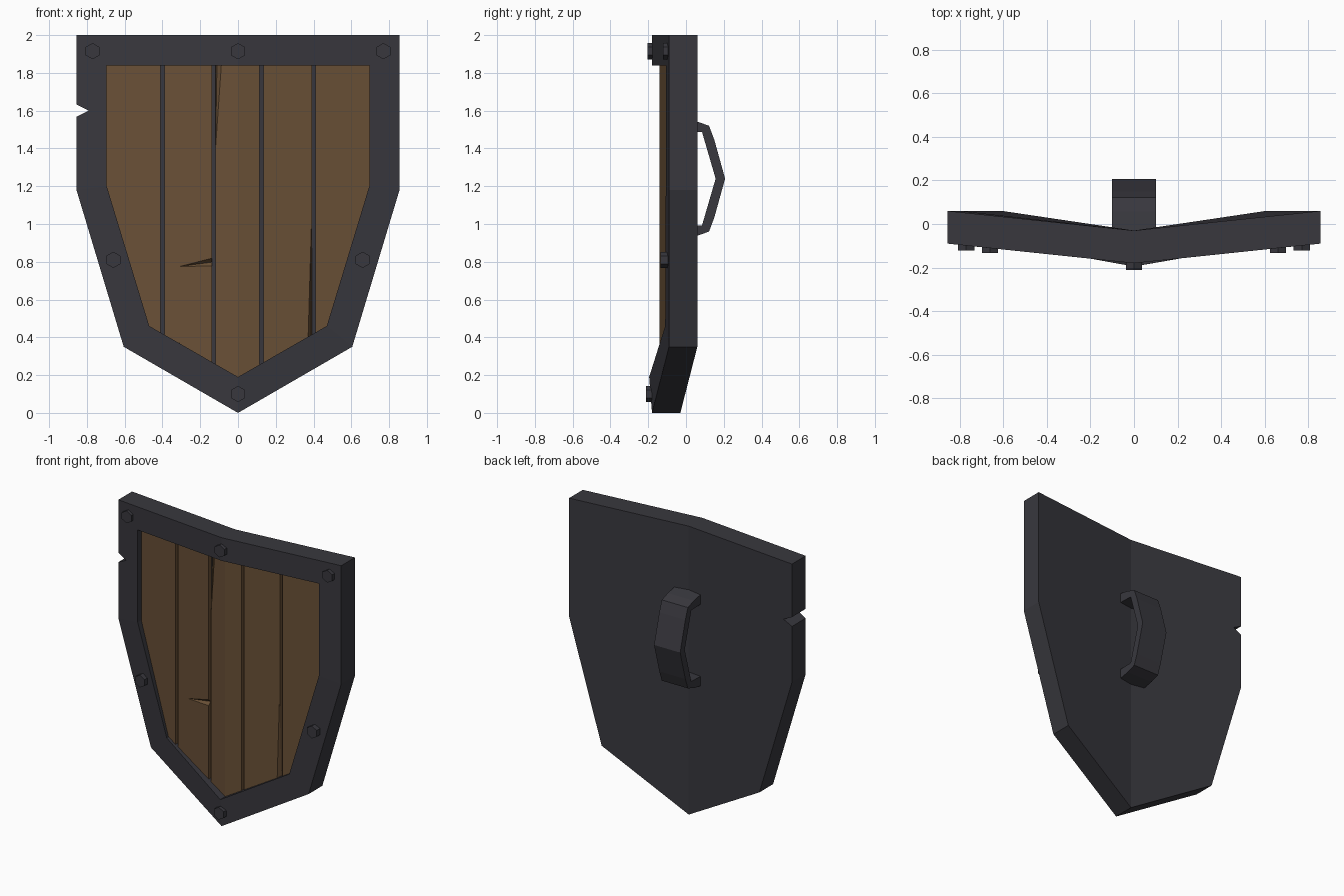
import bpy, bmesh, math
from mathutils import Vector, Matrix

if "Cube" in bpy.data.objects:
    bpy.data.objects.remove(bpy.data.objects["Cube"])

SLOPE = 0.105  # how fast the shield folds back from its centre line


def material(name, col):
    m = bpy.data.materials.new(name)
    m.diffuse_color = (*col, 1)
    m.use_nodes = True
    m.node_tree.nodes["Principled BSDF"].inputs["Base Color"].default_value = m.diffuse_color
    return m


IRON = material("dark_iron", (0.040, 0.039, 0.048))
WOOD = material("brown_wood", (0.142, 0.080, 0.037))


def finish(bm, name, mat):
    bmesh.ops.recalc_face_normals(bm, faces=bm.faces[:])
    me = bpy.data.meshes.new(name)
    bm.to_mesh(me)
    bm.free()
    ob = bpy.data.objects.new(name, me)
    bpy.context.collection.objects.link(ob)
    me.materials.append(mat)
    return ob


def mirrored(right):
    """Right half from top centre to bottom centre -> closed loop."""
    return right + [(-x, y, z) for x, y, z in right[-2:0:-1]]


def ring(bm, a, b):
    n = len(a)
    for i in range(n):
        j = (i + 1) % n
        bm.faces.new((a[i], a[j], b[j], b[i]))


def halves(bm, loop):
    bm.faces.new(loop[:5])
    bm.faces.new(loop[4:] + loop[:1])


def hull(points, name, mat):
    bm = bmesh.new()
    for p in points:
        bm.verts.new(p)
    bmesh.ops.convex_hull(bm, input=bm.verts[:])
    return finish(bm, name, mat)


def carve(ob, cutter):
    mod = ob.modifiers.new("cut", 'BOOLEAN')
    mod.operation = 'DIFFERENCE'
    mod.solver = 'EXACT'
    mod.object = cutter
    dg = bpy.context.evaluated_depsgraph_get()
    me = bpy.data.meshes.new_from_object(ob.evaluated_get(dg))
    ob.modifiers.clear()
    ob.data = me
    bpy.data.objects.remove(cutter)


# Outer and inner outlines of the rim (x, z), right half
OUT = [(0, 2), (0.855, 2), (0.855, 1.18), (0.605, 0.35), (0, 0)]
INN = [(0, 1.84), (0.695, 1.84), (0.695, 1.2), (0.47, 0.46), (0, 0.19)]
FRONT_IN = [-0.18, -0.107, -0.107, -0.11, -0.195]


def inner_loop(y0):
    return mirrored([(x, y0 + SLOPE * x, z) for x, z in INN])


# Iron body: rim, recess and back
bm = bmesh.new()
add = lambda pts: [bm.verts.new(p) for p in pts]
back = add(mirrored([(x, 0.06 if x else -0.03, z) for x, z in OUT]))
front = add(mirrored([(x, -0.09 if x else -0.18, z) for x, z in OUT]))
lip = add(mirrored([(x, y, z) for (x, z), y in zip(INN, FRONT_IN)]))
floor = add(inner_loop(-0.11))
ring(bm, back, front)
ring(bm, front, lip)
ring(bm, lip, floor)
halves(bm, floor)
halves(bm, back)
frame = finish(bm, "iron_frame", IRON)

# Battle notch in the left rim
carve(frame, hull([(x, y, z) for y in (-0.3, 0.3) for x, z in
                   ((-0.79, 1.60), (-0.92, 1.665), (-0.92, 1.535))], "notch_cutter", IRON))

# Wooden planks, sliced from one folded slab with gaps between
planks = []
for i, (x0, x1) in enumerate([(-0.8, -0.41), (-0.39, -0.137), (-0.118, 0.115),
                              (0.135, 0.391), (0.41, 0.8)]):
    bm = bmesh.new()
    a = [bm.verts.new(p) for p in inner_loop(-0.14)]
    b = [bm.verts.new(p) for p in inner_loop(-0.108)]
    ring(bm, a, b)
    halves(bm, a)
    halves(bm, b)
    for x, nx in ((x0, -1), (x1, 1)):
        bmesh.ops.bisect_plane(bm, geom=bm.verts[:] + bm.edges[:] + bm.faces[:],
                               plane_co=(x, 0, 0), plane_no=(nx, 0, 0), clear_outer=True)
        edges = [e for e in bm.edges if e.is_boundary]
        if edges:
            bmesh.ops.holes_fill(bm, edges=edges)
    planks.append(finish(bm, "plank_%d" % (i + 1), WOOD))


# Splits in the planks: tip and two wide corners (x, z)
def split(plank, tip, b, c):
    surf = lambda x: -0.14 + SLOPE * abs(x)
    pts = [(x, y, z) for x, z in (tip, b, c) for y in (-0.2, surf(x))]
    mx, mz = (b[0] + c[0]) / 2, (b[1] + c[1]) / 2
    pts.append((mx, surf(mx) + 0.026, mz))
    carve(plank, hull(pts, "split_cutter", WOOD))


split(planks[2], (-0.119, 1.4), (-0.135, 1.86), (-0.087, 1.86))
split(planks[1], (-0.31, 0.775), (-0.12, 0.823), (-0.12, 0.778))
split(planks[3], (0.388, 0.98), (0.370, 0.36), (0.402, 0.36))

# Hexagonal bolts
for i, (x, z) in enumerate([(-0.77, 1.915), (0, 1.915), (0.77, 1.915),
                            (-0.66, 0.81), (0.66, 0.81), (0, 0.10)]):
    y = (-0.187 if z < 0.2 else -0.178) + SLOPE * abs(x)
    bm = bmesh.new()
    bmesh.ops.create_cone(bm, cap_ends=True, segments=6, radius1=0.043, radius2=0.043, depth=0.05,
                          matrix=Matrix.Translation((x, y, z)) @ Matrix.Rotation(math.pi / 2, 4, 'X'))
    finish(bm, "bolt_%d" % (i + 1), IRON)

# Strap handle on the back: side profile (y, z offset from its middle)
outer = [(-0.035, 0.32), (0.057, 0.303), (0.122, 0.28), (0.15, 0.205), (0.207, 0)]
inner = [(-0.035, 0.25), (0.085, 0.247), (0.157, 0)]
outer += [(y, -z) for y, z in outer[-2::-1]]
inner += [(y, -z) for y, z in inner[-2::-1]]
bm = bmesh.new()
face = bm.faces.new([bm.verts.new((-0.1, y, 1.24 + z)) for y, z in outer + inner[::-1]])
ext = bmesh.ops.extrude_face_region(bm, geom=[face])
bmesh.ops.translate(bm, vec=(0.2, 0, 0),
                    verts=[v for v in ext["geom"] if isinstance(v, bmesh.types.BMVert)])
finish(bm, "back_handle", IRON)
